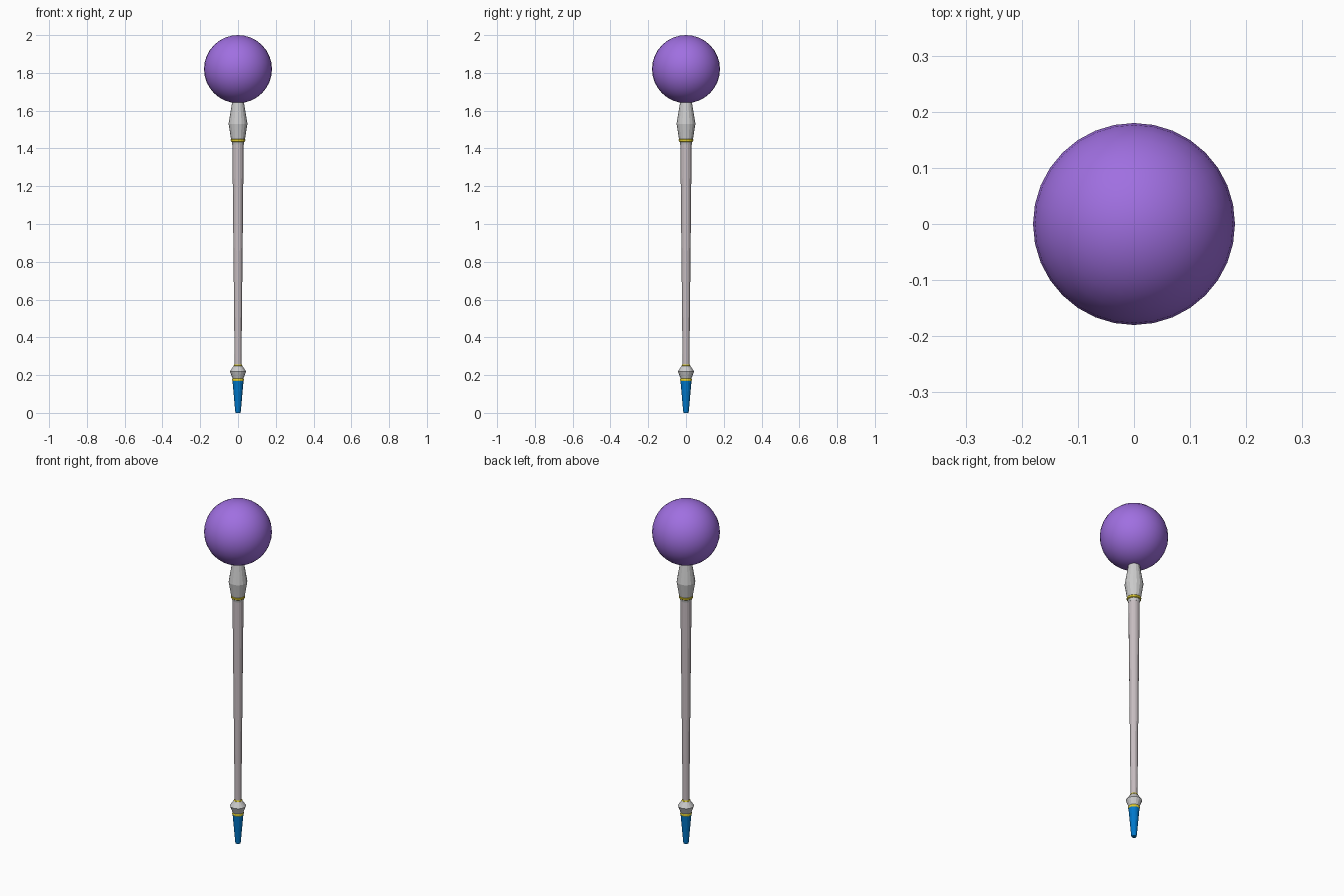
import bpy
import bmesh
import math

if "Cube" in bpy.data.objects:
    bpy.data.objects.remove(bpy.data.objects["Cube"])

SIDES = 16


def material(name, rgb):
    m = bpy.data.materials.new(name)
    m.diffuse_color = (*rgb, 1)
    m.use_nodes = True
    m.node_tree.nodes["Principled BSDF"].inputs["Base Color"].default_value = m.diffuse_color
    return m


purple = material("purple", (0.35, 0.16, 0.75))
gold = material("gold", (0.75, 0.62, 0.03))
blue = material("blue", (0.0, 0.19, 0.6))
pale = material("pale_wood", (0.57, 0.51, 0.53))


def turned(name, profile, mat=None):
    """Closed turned part from (radius, height) points, bottom to top."""
    bm = bmesh.new()
    rings = []
    for r, z in profile:
        rings.append([bm.verts.new((r * math.cos(2 * math.pi * i / SIDES),
                                    r * math.sin(2 * math.pi * i / SIDES), z))
                      for i in range(SIDES)])
    for a, b in zip(rings, rings[1:]):
        for i in range(SIDES):
            j = (i + 1) % SIDES
            bm.faces.new((a[i], a[j], b[j], b[i]))
    bm.faces.new(rings[0][::-1])
    bm.faces.new(rings[-1])
    mesh = bpy.data.meshes.new(name)
    bm.to_mesh(mesh)
    bm.free()
    obj = bpy.data.objects.new(name, mesh)
    bpy.context.collection.objects.link(obj)
    if mat:
        mesh.materials.append(mat)
    return obj


# Foot spike, bands, knob, shaft and orb holder
turned("foot_spike", [(0.013, 0), (0.015, 0.008), (0.029, 0.168)], blue)
turned("lower_band", [(0.029, 0.168), (0.031, 0.172), (0.031, 0.178), (0.029, 0.182)], gold)
turned("lower_knob", [(0.028, 0.18), (0.043, 0.22), (0.022, 0.25)])
turned("knob_band", [(0.022, 0.248), (0.023, 0.251), (0.02, 0.257)], gold)
turned("shaft", [(0.018, 0.25), (0.03, 1.43)], pale)
turned("orb_holder", [(0.03, 1.42), (0.037, 1.45), (0.05, 1.53), (0.03, 1.65)])
turned("upper_band", [(0.034, 1.435), (0.038, 1.438), (0.039, 1.447), (0.036, 1.451)], gold)

# Orb
bpy.ops.mesh.primitive_uv_sphere_add(segments=32, ring_count=16, radius=0.18, location=(0, 0, 1.82))
orb = bpy.context.object
orb.name = "orb"
orb.data.materials.append(purple)
bpy.ops.object.shade_smooth()
